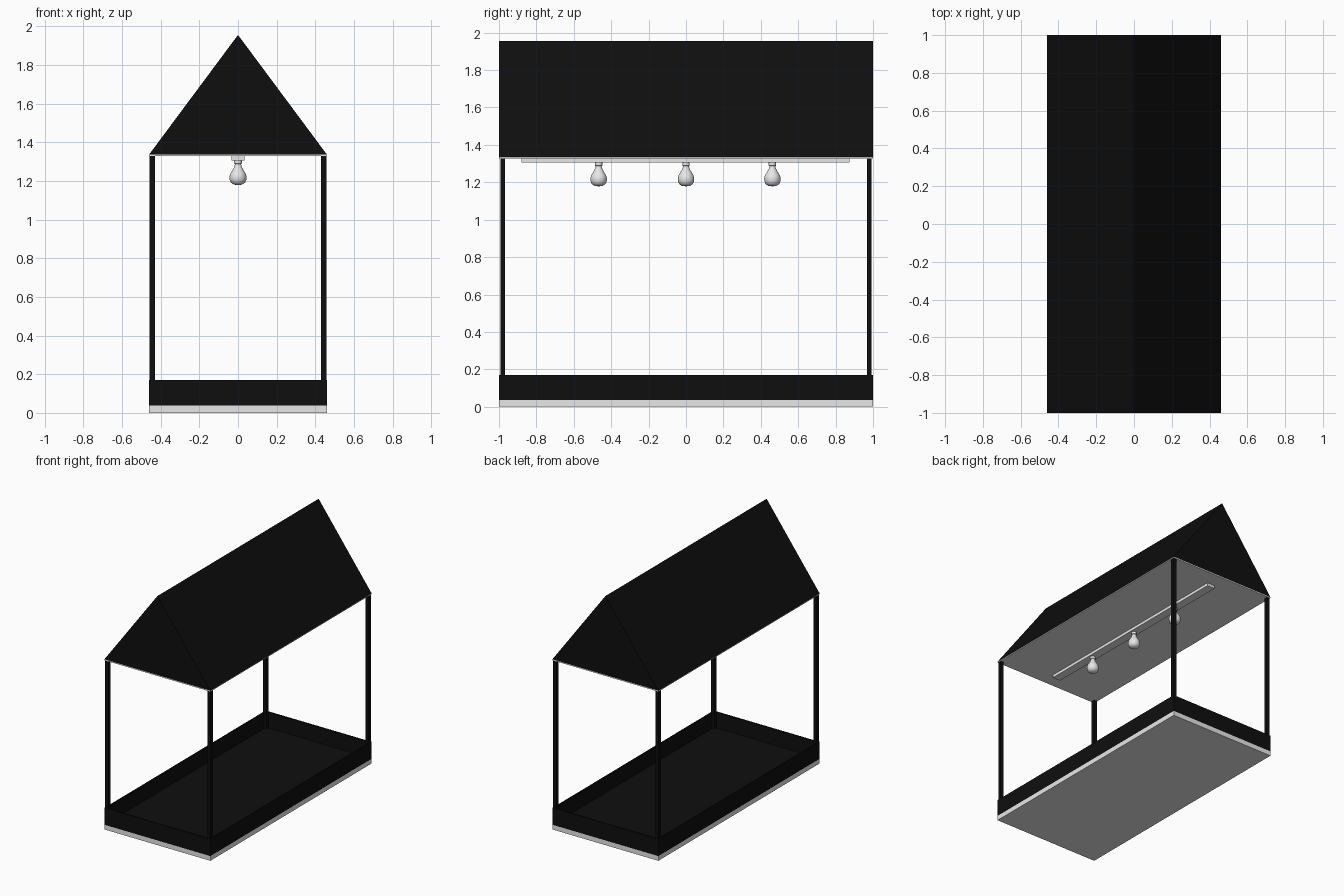
import bpy, bmesh, math

old = bpy.data.objects.get("Cube")
if old:
    bpy.data.objects.remove(old, do_unlink=True)


def material(name, rgb):
    m = bpy.data.materials.new(name)
    m.use_nodes = True
    m.diffuse_color = (*rgb, 1)
    m.node_tree.nodes["Principled BSDF"].inputs["Base Color"].default_value = (*rgb, 1)
    return m


BLACK = material("black", (0.0045, 0.0045, 0.0045))
LIGHT = material("light_grey", (0.8, 0.8, 0.8))
HALF_X, HALF_Y = 0.46, 1.0
SLAB_TOP, TRAY_TOP, CEILING, EAVES, RIDGE = 0.037, 0.17, 1.328, 1.336, 1.955


def finish(name, bm, mat):
    bmesh.ops.recalc_face_normals(bm, faces=bm.faces)
    mesh = bpy.data.meshes.new(name)
    bm.to_mesh(mesh)
    bm.free()
    mesh.materials.append(mat)
    obj = bpy.data.objects.new(name, mesh)
    bpy.context.collection.objects.link(obj)
    return obj


def box_mesh(lo, hi):
    bm = bmesh.new()
    bmesh.ops.create_cube(bm, size=1)
    for v in bm.verts:
        v.co = [(a + b) / 2 + c * (b - a) for a, b, c in zip(lo, hi, v.co)]
    return bm


def box(name, lo, hi, mat):
    return finish(name, box_mesh(lo, hi), mat)


# Base slab and the open tray on top of it
box("base_slab", (-HALF_X, -HALF_Y, 0), (HALF_X, HALF_Y, SLAB_TOP), LIGHT)
bm = box_mesh((-HALF_X, -HALF_Y, SLAB_TOP), (HALF_X, HALF_Y, TRAY_TOP))
bm.normal_update()
top = max(bm.faces, key=lambda f: f.calc_center_median().z)
bmesh.ops.inset_region(bm, faces=[top], thickness=0.015)
floor = bmesh.ops.extrude_discrete_faces(bm, faces=[top])["faces"][0]
for v in floor.verts:
    v.co.z = SLAB_TOP + 0.008
finish("tray", bm, BLACK)

# Corner posts
for sx, side in ((-1, "right"), (1, "left")):
    for sy, end in ((-1, "front"), (1, "back")):
        x, y = sx * 0.444, sy * 0.98
        box(f"post_{end}_{side}", (x - 0.014, y - 0.013, SLAB_TOP),
            (x + 0.014, y + 0.013, CEILING), BLACK)

# Ceiling panel and gabled roof
box("ceiling", (-HALF_X, -HALF_Y, CEILING), (HALF_X, HALF_Y, EAVES), LIGHT)
bm = bmesh.new()
profile = [(-HALF_X, EAVES), (HALF_X, EAVES), (0, RIDGE)]
gable = bm.faces.new([bm.verts.new((x, -HALF_Y, z)) for x, z in profile])
moved = bmesh.ops.extrude_face_region(bm, geom=[gable])["geom"]
bmesh.ops.translate(bm, vec=(0, 2 * HALF_Y, 0),
                    verts=[v for v in moved if isinstance(v, bmesh.types.BMVert)])
if not gable.is_valid or len(bm.faces) < 5:
    bmesh.ops.holes_fill(bm, edges=bm.edges)
finish("roof", bm, BLACK)

# Lamp rail and bulbs
box("lamp_rail", (-0.034, -0.88, 1.306), (0.034, 0.875, CEILING), LIGHT)
BULB = [(0, 1.308), (0.02, 1.308), (0.02, 1.289), (0.016, 1.287), (0.018, 1.275),
        (0.03, 1.253), (0.04, 1.237), (0.044, 1.222), (0.043, 1.206),
        (0.037, 1.191), (0.022, 1.181), (0, 1.178)]
for name, y in (("front", -0.467), ("middle", 0), ("back", 0.462)):
    bm = bmesh.new()
    verts = [bm.verts.new((r, 0, z)) for r, z in BULB]
    edges = [bm.edges.new(pair) for pair in zip(verts, verts[1:])]
    bmesh.ops.spin(bm, geom=verts + edges, cent=(0, 0, 0), axis=(0, 0, 1),
                   angle=math.tau, steps=32)
    bmesh.ops.remove_doubles(bm, verts=bm.verts, dist=0.0001)
    bulb = finish(f"bulb_{name}", bm, LIGHT)
    bulb.location.y = y
    bpy.ops.object.select_all(action="DESELECT")
    bulb.select_set(True)
    bpy.context.view_layer.objects.active = bulb
    bpy.ops.object.shade_smooth_by_angle(angle=math.radians(40))
